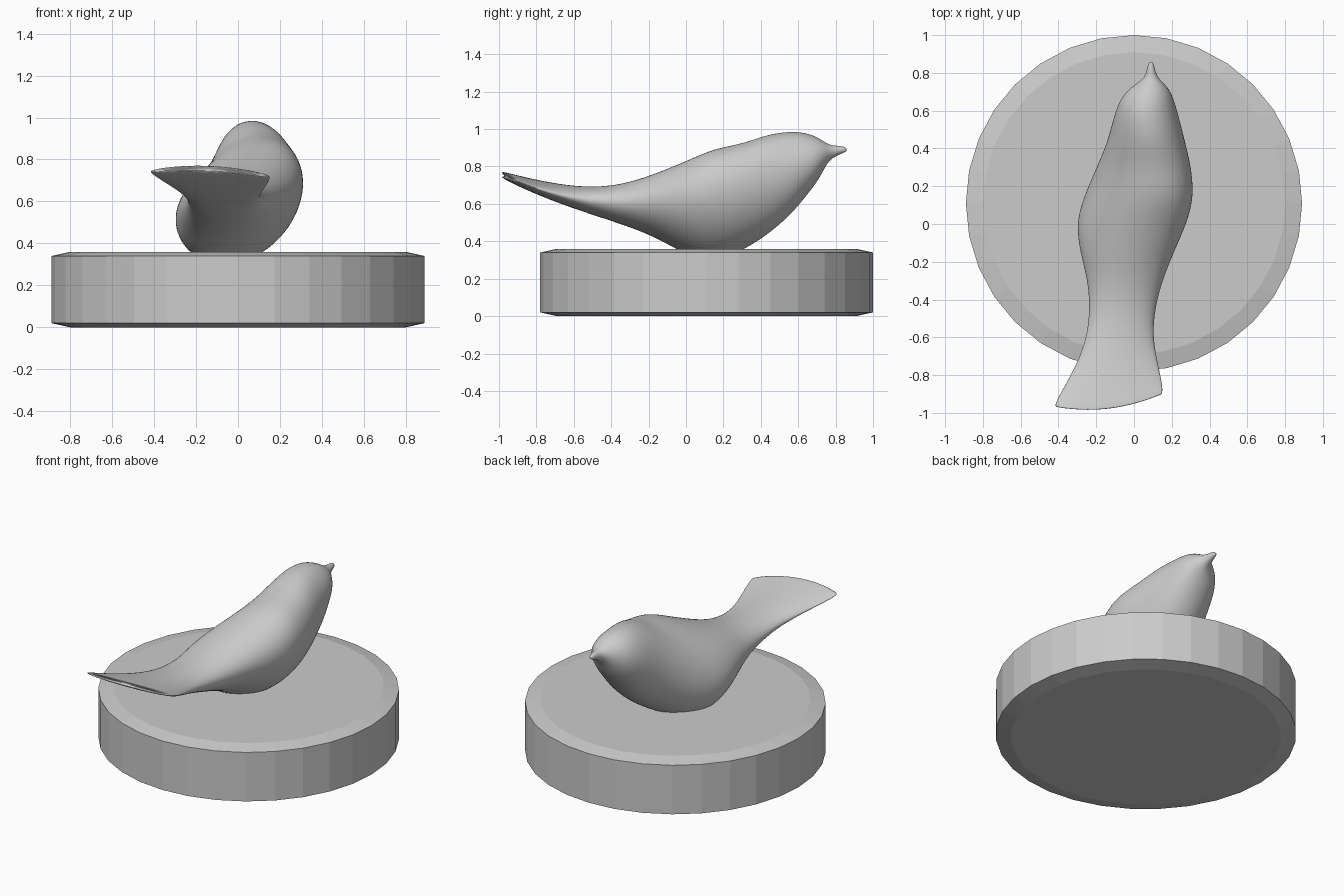
import bpy, bmesh
from math import sin, cos, pi


def add_object(name, rings, smooth):
    """Skin a list of vertex rings into a closed object."""
    bm = bmesh.new()
    loops = [[bm.verts.new(p) for p in ring] for ring in rings]
    n = len(loops[0])
    for a, b in zip(loops, loops[1:]):
        for i in range(n):
            j = (i + 1) % n
            bm.faces.new((a[i], a[j], b[j], b[i]))
    bm.faces.new(loops[0])
    bm.faces.new(loops[-1])
    bmesh.ops.recalc_face_normals(bm, faces=bm.faces)
    for f in bm.faces:
        f.smooth = smooth
    me = bpy.data.meshes.new(name)
    bm.to_mesh(me)
    bm.free()
    ob = bpy.data.objects.new(name, me)
    bpy.context.collection.objects.link(ob)
    return ob


# Round base with chamfered rims
SIDES = 32
profile = [(0.80, 0.0), (0.89, 0.02), (0.89, 0.34), (0.80, 0.36)]
add_object("base", [[(r * cos(2 * pi * i / SIDES), 0.11 + r * sin(2 * pi * i / SIDES), z)
                     for i in range(SIDES)] for r, z in profile], False)

# Bird cross-sections from tail to beak: y, left x, right x, bottom z, top z, roll
stations = [
    (-0.985, -0.41, 0.14, 0.745, 0.77, 0),
    (-0.97, -0.425, 0.155, 0.732, 0.771, 0),
    (-0.90, -0.39, 0.15, 0.695, 0.752, 0),
    (-0.75, -0.305, 0.12, 0.63, 0.718, 0),
    (-0.60, -0.25, 0.10, 0.575, 0.695, 0),
    (-0.45, -0.235, 0.112, 0.525, 0.69, 0.05),
    (-0.30, -0.245, 0.15, 0.475, 0.715, 0.12),
    (-0.15, -0.287, 0.212, 0.415, 0.768, 0.22),
    (0.00, -0.308, 0.28, 0.325, 0.83, 0.3),
    (0.12, -0.275, 0.313, 0.29, 0.885, 0.32),
    (0.22, -0.235, 0.313, 0.31, 0.91, 0.28),
    (0.32, -0.19, 0.30, 0.36, 0.93, 0.2),
    (0.44, -0.14, 0.27, 0.435, 0.975, 0.1),
    (0.56, -0.11, 0.24, 0.54, 0.99, 0),
    (0.65, -0.08, 0.215, 0.65, 0.98, 0),
    (0.71, -0.035, 0.19, 0.73, 0.953, 0),
    (0.75, 0.025, 0.152, 0.81, 0.925, 0),
    (0.78, 0.06, 0.122, 0.845, 0.912, 0),
    (0.83, 0.07, 0.108, 0.868, 0.91, 0),
    (0.86, 0.08, 0.10, 0.88, 0.90, 0),
]
RING = 28
rings = []
for y, x0, x1, z0, z1, roll in stations:
    cx, a, cz, b = (x0 + x1) / 2, (x1 - x0) / 2, (z0 + z1) / 2, (z1 - z0) / 2
    tail = min(1, max(0, (-y - 0.5) / 0.45))   # slanted, arched tail fan
    ring = []
    for i in range(RING):
        t = 2 * pi * i / RING
        u = cos(t)
        ring.append((cx + a * u,
                     y + tail * (0.033 * u + 0.04 * u * u),
                     cz + b * sin(t + roll) - tail * (0.02 * u * u + 0.012 * u)))
    rings.append(ring)
bird = add_object("bird", rings, True)
sub = bird.modifiers.new("smooth", 'SUBSURF')
sub.levels = sub.render_levels = 2
